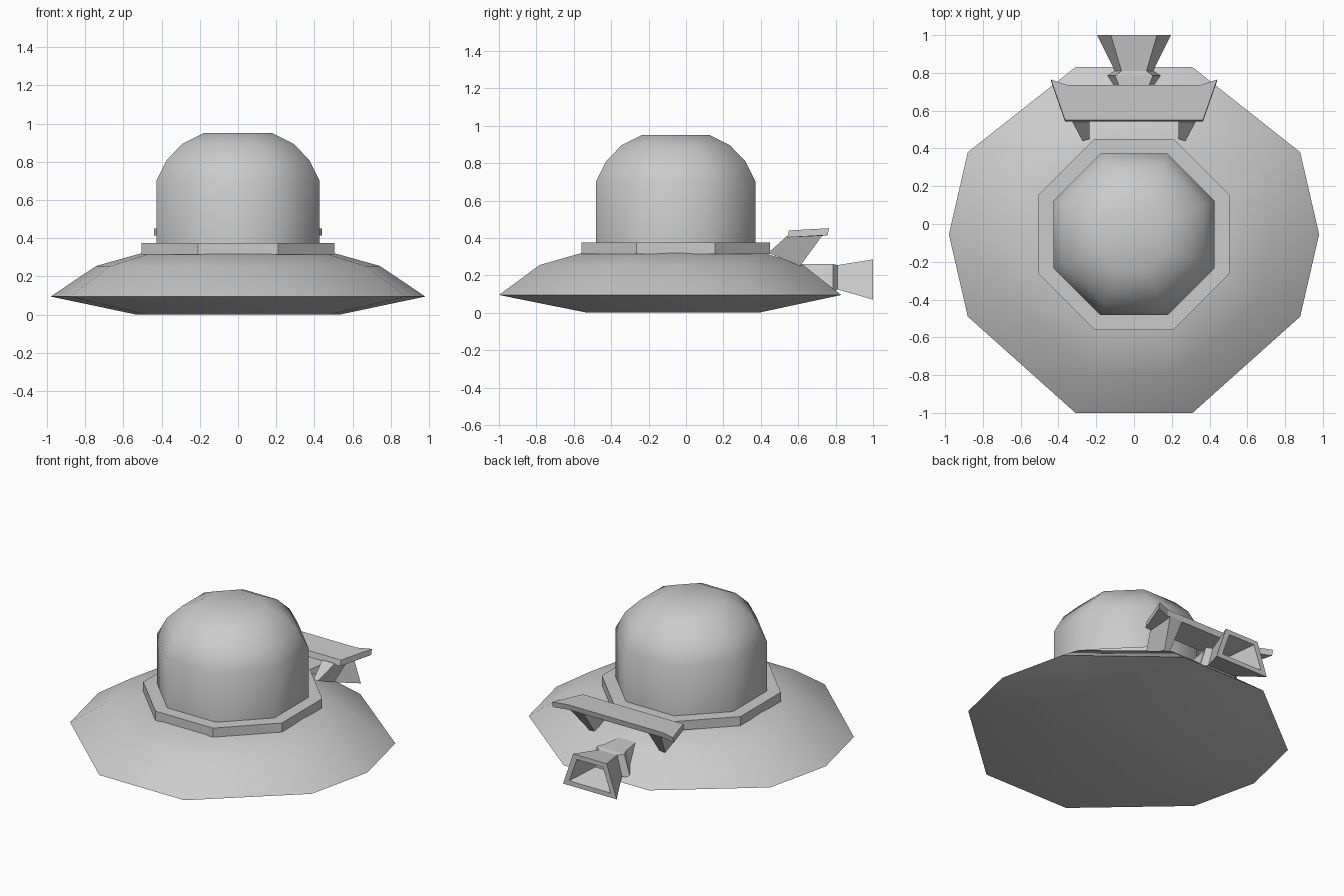
import bpy, bmesh
from math import radians

cube = bpy.data.objects.get("Cube")
if cube:
    bpy.data.objects.remove(cube, do_unlink=True)

grey = bpy.data.materials.new("light_grey")
grey.use_nodes = True
colour = (0.6, 0.6, 0.6, 1)
grey.diffuse_color = colour
grey.node_tree.nodes["Principled BSDF"].inputs["Base Color"].default_value = colour

CENTRE_Y = -0.055


def loft(name, sections, smooth=0, caps=True):
    """Skin a row of equal-sized point loops, optionally closing both ends."""
    bm = bmesh.new()
    loops = [[bm.verts.new(p) for p in s] for s in sections]
    n = len(loops[0])
    for a, b in zip(loops, loops[1:]):
        for i in range(n):
            j = (i + 1) % n
            bm.faces.new((a[i], a[j], b[j], b[i]))
    if caps:
        bm.faces.new(loops[0])
        bm.faces.new(loops[-1])
    bmesh.ops.recalc_face_normals(bm, faces=bm.faces)
    mesh = bpy.data.meshes.new(name)
    bm.to_mesh(mesh)
    bm.free()
    obj = bpy.data.objects.new(name, mesh)
    bpy.context.collection.objects.link(obj)
    mesh.materials.append(grey)
    if smooth:
        bpy.ops.object.select_all(action="DESELECT")
        obj.select_set(True)
        bpy.context.view_layer.objects.active = obj
        bpy.ops.object.shade_smooth_by_angle(angle=radians(smooth))
    return obj


def scaled(outline, sx, sy, z):
    return [(x * sx, CENTRE_Y + y * sy, z) for x, y in outline]


def octagon(half, z):
    c = half * 0.415
    half_outline = [(half, -c), (half, c), (c, half), (-c, half)]
    outline = half_outline + [(-x, -y) for x, y in half_outline]
    return scaled(outline, 1, 1, z)


# Ten-sided saucer, slightly longer at the front
right_side = [(0.31, -0.945), (0.88, -0.435), (0.98, 0), (0.88, 0.435), (0.31, 0.885)]
rim = right_side + [(-x, y) for x, y in reversed(right_side)]
saucer_levels = [(0.54, 0.5, 0), (1, 1, 0.095), (0.757, 0.77, 0.255), (0.52, 0.53, 0.32)]
loft("saucer", [scaled(rim, *level) for level in saucer_levels], smooth=60)

# Collar and dome
loft("collar", [octagon(0.505, z) for z in (0.315, 0.375)])
dome_profile = [(0.427, 0.37), (0.427, 0.7), (0.372, 0.81), (0.29, 0.895), (0.18, 0.95)]
loft("dome", [octagon(r, z) for r, z in dome_profile], smooth=60)

# Spoiler plate with swept-back tips
spoiler_top = [(0.365, 0.55, 0.44), (0.44, 0.765, 0.452), (0.35, 0.735, 0.448)]
spoiler_top += [(-x, y, z) for x, y, z in reversed(spoiler_top)]
spoiler_bottom = [(x, y - 0.008, z - 0.037) for x, y, z in spoiler_top]
loft("spoiler", [spoiler_bottom, spoiler_top])

# Spoiler struts leaning outwards
for side, label in ((1, "left"), (-1, "right")):
    inner = [(0.236, 0.45, 0.32), (0.236, 0.54, 0.41), (0.236, 0.73, 0.415), (0.236, 0.61, 0.25)]
    outer = [(0.273, 0.44, 0.32), (0.326, 0.54, 0.41), (0.33, 0.73, 0.415), (0.275, 0.61, 0.25)]
    loft(label + "_strut", [[(side * x, y, z) for x, y, z in s] for s in (inner, outer)])


# Flared exhaust with a pinched neck and hollow mouth
def trapezoid(y, bottom, top, low, high):
    return [(-bottom, y, low), (bottom, y, low), (top, y, high), (-top, y, high)]


loft("exhaust", [
    trapezoid(0.6, 0.1, 0.06, 0.15, 0.26),
    trapezoid(0.735, 0.12, 0.08, 0.12, 0.26),
    trapezoid(0.785, 0.146, 0.1, 0.11, 0.26),
    trapezoid(0.81, 0.1, 0.066, 0.125, 0.255),
    trapezoid(1.0, 0.195, 0.122, 0.07, 0.285),
    trapezoid(1.0, 0.15, 0.095, 0.1, 0.255),
    trapezoid(0.83, 0.08, 0.05, 0.145, 0.235),
])
